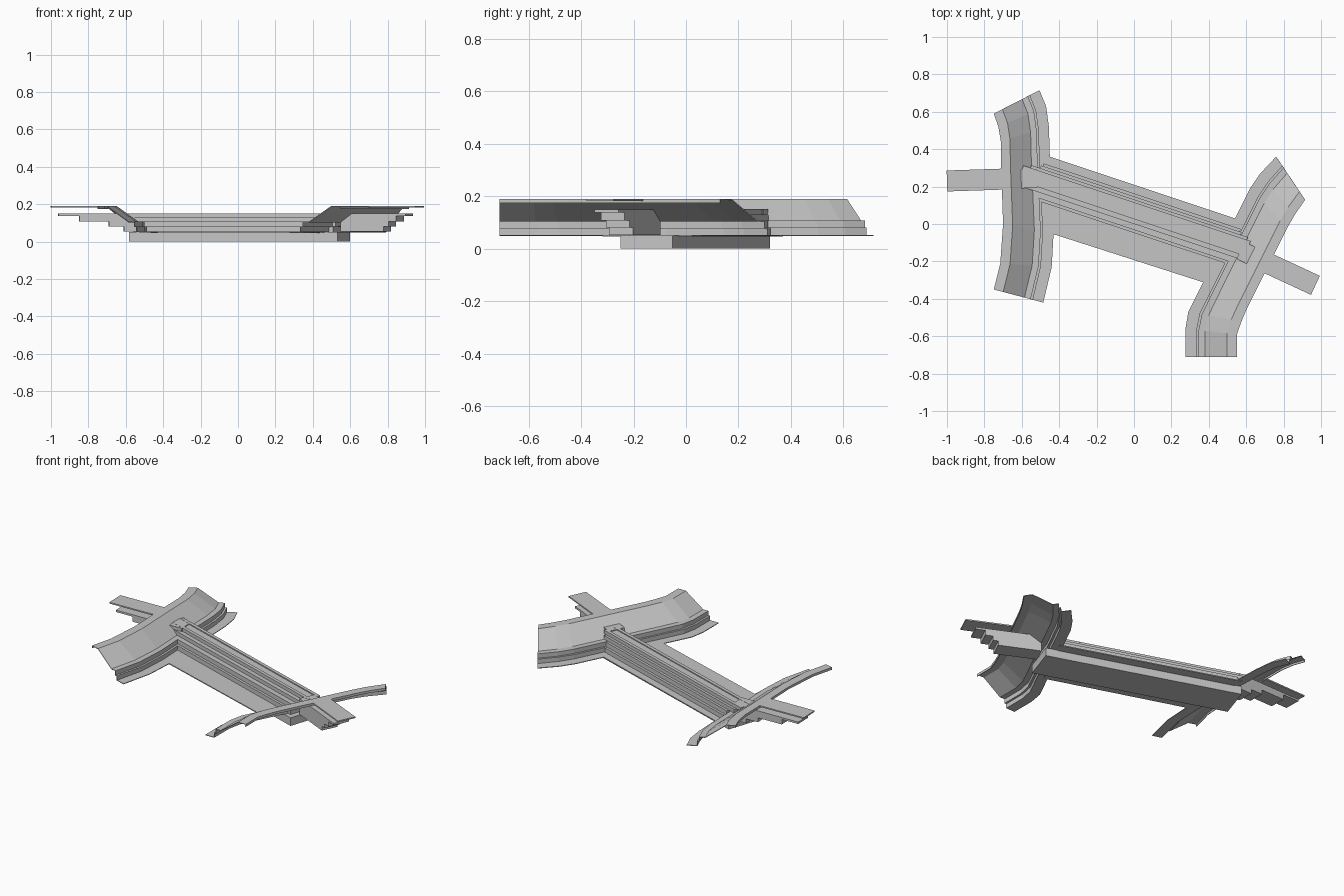
import bpy, bmesh, math
from mathutils import Vector

if "Cube" in bpy.data.objects:
    bpy.data.objects.remove(bpy.data.objects["Cube"], do_unlink=True)

grey = bpy.data.materials.new("concrete_grey")
grey.use_nodes = True
colour = (0.56, 0.56, 0.56, 1)
grey.diffuse_color = colour
grey.node_tree.nodes["Principled BSDF"].inputs["Base Color"].default_value = colour


def finish(name, bm):
    bmesh.ops.recalc_face_normals(bm, faces=bm.faces)
    mesh = bpy.data.meshes.new(name)
    bm.to_mesh(mesh)
    bm.free()
    mesh.materials.append(grey)
    obj = bpy.data.objects.new(name, mesh)
    bpy.context.collection.objects.link(obj)
    return obj


def slab(name, outline, z0, z1):
    """Prism over a flat outline."""
    bm = bmesh.new()
    face = bm.faces.new([bm.verts.new((x, y, z0)) for x, y in outline])
    top = bmesh.ops.extrude_face_region(bm, geom=[face])["geom"]
    for v in top:
        if isinstance(v, bmesh.types.BMVert):
            v.co.z = z1
    return finish(name, bm)


def beam(name, start, end, width, z0, z1):
    """Straight bar between two plan points."""
    a, b = Vector(start), Vector(end)
    d = (b - a).normalized()
    side = Vector((-d.y, d.x)) * width / 2
    return slab(name, [a + side, a - side, b - side, b + side], z0, z1)


# Bank cross-section: share of the width from the outer edge, height
PROFILE = [(0, 0.175), (0, 0.19), (0.19, 0.19), (0.62, 0.107), (0.745, 0.107),
           (0.745, 0.08), (0.79, 0.08), (0.79, 0.053), (1, 0.053)]


def bank(name, outer, inner):
    """Loft the cross-section between the outer and inner edges."""
    bm = bmesh.new()
    rows = []
    for o, i in zip(outer, inner):
        o, i = Vector(o), Vector(i)
        rows.append([bm.verts.new((*o.lerp(i, t), z)) for t, z in PROFILE])
    for r, s in zip(rows, rows[1:]):
        for k in range(len(PROFILE) - 1):
            bm.faces.new((r[k], r[k + 1], s[k + 1], s[k]))
    obj = finish(name, bm)
    # keep the sheet facing upward, then thicken downward
    if sum(p.normal.z for p in obj.data.polygons) < 0:
        obj.data.flip_normals()
    mod = obj.modifiers.new("thickness", "SOLIDIFY")
    mod.thickness = 0.004
    mod.offset = -1
    return obj


# Curved embankments
bank("left_bank",
     [(-.75, .59), (-.725, .52), (-.712, .44), (-.71, .30),
      (-.70, 0), (-.715, -.21), (-.75, -.35)],
     [(-.505, .715), (-.47, .63), (-.455, .52), (-.45, .36),
      (-.43, -.05), (-.44, -.23), (-.485, -.42)])
bank("right_bank",
     [(.55, -.71), (.55, -.59), (.575, -.52), (.60, -.46),
      (.75, -.16), (.82, -.02), (.86, .05), (.915, .13)],
     [(.275, -.71), (.275, -.56), (.29, -.47), (.37, -.31),
      (.54, .03), (.62, .19), (.675, .27), (.76, .36)])

# Wide floor between the banks
slab("valley_floor", [(-.48, .37), (-.46, -.045), (.39, -.318), (.56, .023)],
     0.047, 0.053)

# Central span, stacked in tiers along a slanted axis
ANGLE = math.radians(-18.4)
ALONG = Vector((math.cos(ANGLE), math.sin(ANGLE)))
ACROSS = Vector((-ALONG.y, ALONG.x))


def span(name, u0, u1, v0, v1, z0, z1):
    mid = ACROSS * (v0 + v1) / 2
    beam(name, ALONG * u0 + mid, ALONG * u1 + mid, v1 - v0, z0, z1)


span("foundation_beam", -.59, .585, -.069, .141, 0, .05)
span("lower_span", -.56, .55, -.045, .155, .05, .08)
span("middle_span", -.57, .56, -.03, .14, .08, .107)
span("upper_span", -.62, .60, 0, .125, .107, .13)
span("span_deck", -.66, .62, .025, .11, .13, .145)
for n, v in (("front", .025), ("back", .09)):
    span(n + "_kerb", -.66, .62, v, v + .02, .145, .151)

# Approach roads with stepped beams beneath
SIDES = {
    "left": ((-.52, .243), (-1, .23), (-.70, .24), (.04, .15, .31, .39)),
    "right": ((.57, -.142), (.97, -.328), (.72, -.212), (.06, .115, .16, .19)),
}
LEVELS = [(.138, .15), (.107, .138), (.08, .107), (.053, .08)]
for side, (root, tip, edge, setbacks) in SIDES.items():
    root, tip = Vector(root), Vector(tip)
    beam(side + "_approach_road", edge, tip, .112, .182, .19)
    back = (root - tip).normalized()
    for i, (cut, (z0, z1)) in enumerate(zip(setbacks, LEVELS)):
        beam(f"{side}_step_{i + 1}", root, tip + back * cut, .1, z0, z1)
